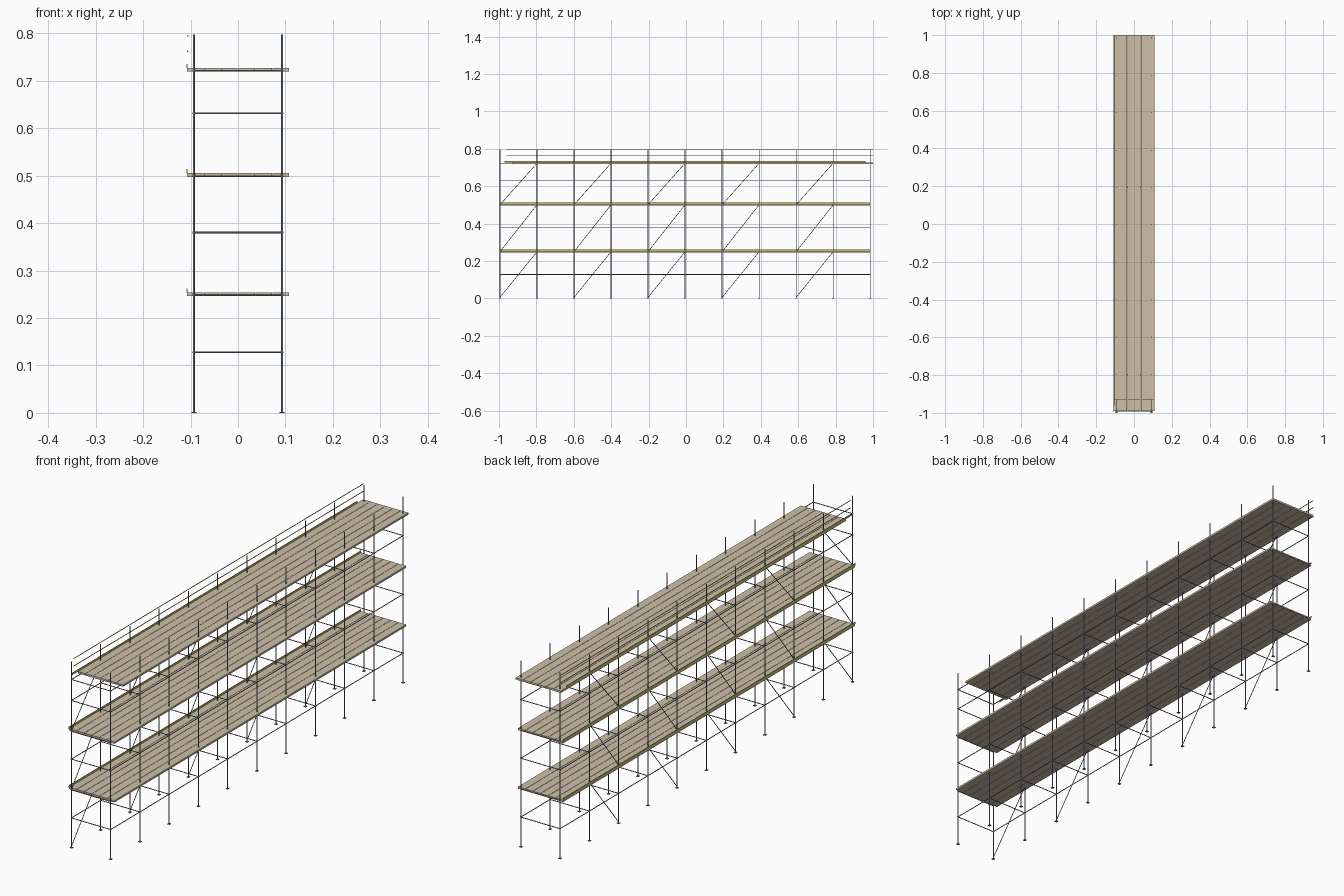
import bpy
from mathutils import Vector

if "Cube" in bpy.data.objects:
    bpy.data.objects.remove(bpy.data.objects["Cube"])


def material(name, rgb):
    m = bpy.data.materials.new(name)
    m.diffuse_color = (*rgb, 1)
    m.use_nodes = True
    m.node_tree.nodes["Principled BSDF"].inputs["Base Color"].default_value = m.diffuse_color
    return m


STEEL = material("steel", (0.22, 0.24, 0.27))
WOOD = material("wood", (0.62, 0.53, 0.39))
YELLOW = material("yellow_paint", (0.62, 0.53, 0.14))


def tube(name, a, b, r, mat=STEEL):
    a, b = Vector(a), Vector(b)
    d = b - a
    bpy.ops.mesh.primitive_cylinder_add(vertices=10, radius=r, depth=d.length, location=(a + b) / 2)
    o = bpy.context.object
    o.name = name
    o.rotation_euler = d.to_track_quat('Z', 'Y').to_euler()
    o.data.materials.append(mat)
    for p in o.data.polygons:
        p.use_smooth = len(p.vertices) == 4
    return o


def box(name, lo, hi, mat):
    lo, hi = Vector(lo), Vector(hi)
    bpy.ops.mesh.primitive_cube_add(size=1, location=(lo + hi) / 2)
    o = bpy.context.object
    o.name = name
    o.scale = hi - lo
    o.data.materials.append(mat)
    return o


X = 0.093
Y0, Y1, BAYS = -0.9945, 0.985, 10
YS = [Y0 + (Y1 - Y0) * i / BAYS for i in range(BAYS + 1)]
TOP = 0.797
HALF = 0.108
DECKS = [(0.250, Y0 + 0.005, Y1), (0.501, Y0 + 0.005, Y1), (0.723, -0.93, 1.0)]
MID = [0.128, 0.38, 0.631]

# Standards with base plates
for y in YS:
    for s in (-1, 1):
        tube("standard", (s * X, y, 0), (s * X, y, TOP), 0.0021)
        box("base_plate", (s * X - 0.0055, y - 0.0055, 0), (s * X + 0.0055, y + 0.0055, 0.002), STEEL)

# Ledgers and transoms at deck and mid-lift heights
for z in MID + [d[0] - 0.002 for d in DECKS]:
    for s in (-1, 1):
        tube("ledger", (s * X, Y0, z), (s * X, Y1, z), 0.0017)
    for y in YS:
        tube("transom", (-X - 0.003, y, z), (X + 0.003, y, z), 0.0017)

# Diagonal braces on the left face, every second bay
levels = [0.006] + [d[0] for d in DECKS]
for i in range(0, BAYS, 2):
    for lo, hi in zip(levels, levels[1:]):
        tube("diagonal_brace", (-X, YS[i], lo), (-X, YS[i + 1], hi), 0.0015)

# Decks of six planks
W = 2 * HALF / 6
for z, a, b in DECKS:
    for k in range(6):
        x = -HALF + k * W
        box("plank", (x + 0.0007, a, z - 0.004), (x + W - 0.0007, b, z + 0.004), WOOD)

# Toe boards along the left edge
for z, a, b in [(0.254, Y0, Y1), (0.505, Y0, Y1), (0.727, -0.97, 0.96)]:
    box("toe_board", (-HALF, a, z), (-HALF + 0.002, b, z + 0.0085), YELLOW)

# Guard rails on the top lift
for z in (0.762, 0.794):
    tube("guard_rail", (-0.106, -0.96, z), (-0.106, 1.0, z), 0.0016, YELLOW)
